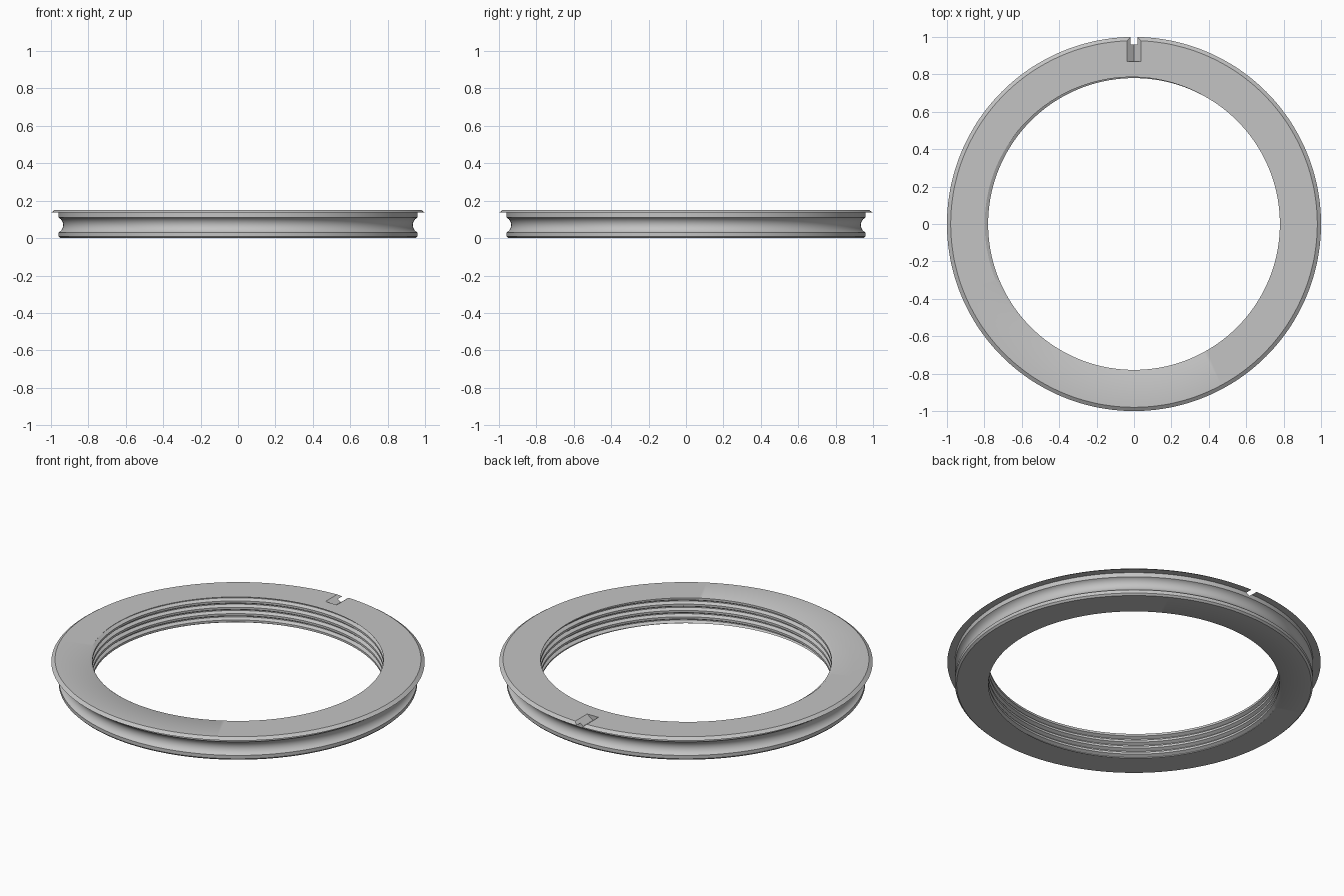
import bpy, bmesh, math

cube = bpy.data.objects.get("Cube")
if cube:
    bpy.data.objects.remove(cube, do_unlink=True)

HEIGHT = 0.15
TURNS = 4
PITCH = HEIGHT / TURNS
CREST, ROOT = 0.78, 0.798
SEGMENTS = 240

grey = bpy.data.materials.new("plain_grey")
grey.use_nodes = True
colour = (0.55, 0.55, 0.55, 1)
grey.diffuse_color = colour
grey.node_tree.nodes["Principled BSDF"].inputs["Base Color"].default_value = colour


def new_object(name, bm):
    bmesh.ops.recalc_face_normals(bm, faces=bm.faces)
    mesh = bpy.data.meshes.new(name)
    bm.to_mesh(mesh)
    bm.free()
    mesh.materials.append(grey)
    obj = bpy.data.objects.new(name, mesh)
    bpy.context.collection.objects.link(obj)
    return obj


def thread_radius(z, angle):
    """Trapezoid thread: flat crest, sloped flanks, narrow flat root."""
    u = (z - HEIGHT) / PITCH - (angle - math.pi) / math.tau
    distance = abs(u - round(u))
    t = min(1, max(0, (0.33 - distance) / 0.27))
    return CREST + (ROOT - CREST) * t


# Outer profile, from the bottom edge up: bevel, concave groove, flange
outer = [(0.95, 0), (0.96, 0.01), (0.96, 0.03)]
half, depth = 0.04, 0.025
radius = (half ** 2 + depth ** 2) / (2 * depth)
sweep = math.asin(half / radius)
for i in range(1, 14):
    a = sweep * (i / 7 - 1)
    outer.append((0.96 - depth + radius * (1 - math.cos(a)),
                  0.07 + radius * math.sin(a)))
outer += [(0.96, 0.11), (0.96, 0.136), (1.0, 0.136), (0.98, HEIGHT)]

# Helical rows of the bore, clipped to the ring's height, going down
rows = [turn + step for turn in range(1, -TURNS - 3, -1)
        for step in (0.33, 0.06, -0.06, -0.33)]

bm = bmesh.new()
columns = []
for i in range(SEGMENTS + 1):
    angle = math.tau * i / SEGMENTS
    section = list(outer)
    for u in rows:
        z = HEIGHT + PITCH * (u + (angle - math.pi) / math.tau)
        z = min(HEIGHT, max(0, z))
        section.append((thread_radius(z, angle), z))
    columns.append([bm.verts.new((r * math.cos(angle), r * math.sin(angle), z))
                    for r, z in section])
for a, b in zip(columns, columns[1:]):
    for j in range(len(a)):
        k = (j + 1) % len(a)
        bm.faces.new((a[j], b[j], b[k], a[k]))
bmesh.ops.remove_doubles(bm, verts=bm.verts, dist=0.00002)
ring = new_object("threaded_ring", bm)

# V-shaped notch in the rear of the flange
bm = bmesh.new()
shape = [(-0.037, HEIGHT + 0.05), (-0.037, HEIGHT), (0, HEIGHT - 0.028),
         (0.037, HEIGHT), (0.037, HEIGHT + 0.05)]
face = bm.faces.new([bm.verts.new((x, 0.87, z)) for x, z in shape])
extruded = bmesh.ops.extrude_face_region(bm, geom=[face])["geom"]
bmesh.ops.translate(bm, vec=(0, 0.2, 0),
                    verts=[v for v in extruded if isinstance(v, bmesh.types.BMVert)])
cutter = new_object("notch_cutter", bm)
cutter.hide_render = True

cut = ring.modifiers.new("notch", 'BOOLEAN')
cut.operation = 'DIFFERENCE'
cut.solver = 'EXACT'
cut.object = cutter
bpy.ops.object.select_all(action='DESELECT')
ring.select_set(True)
bpy.context.view_layer.objects.active = ring
bpy.ops.object.modifier_apply(modifier=cut.name)
bpy.data.objects.remove(cutter, do_unlink=True)
bpy.ops.object.shade_smooth_by_angle(angle=math.radians(30))
